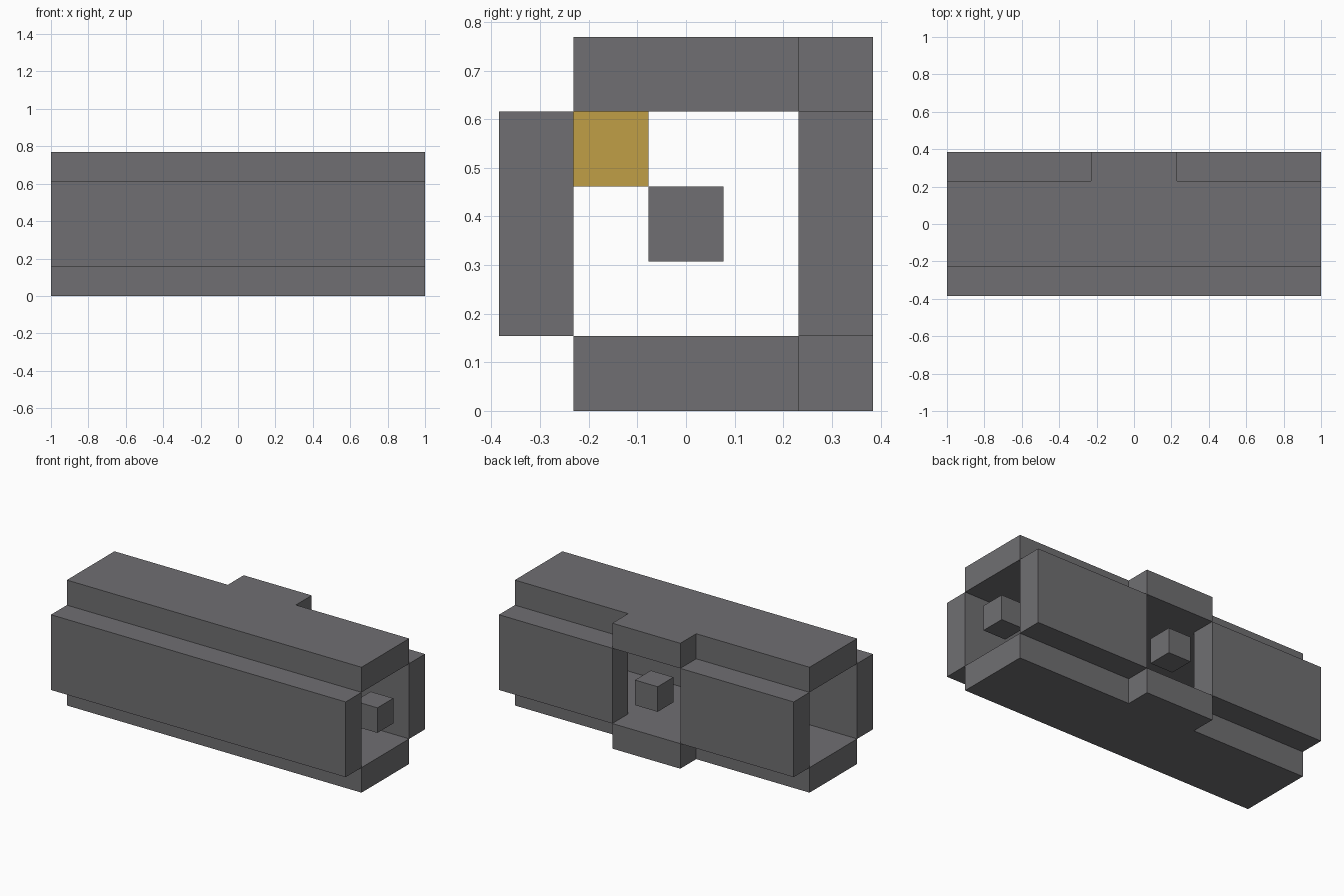
import bpy
import bmesh
from mathutils import Vector

cube = bpy.data.objects.get("Cube")
if cube:
    bpy.data.objects.remove(cube, do_unlink=True)

U = 2 / 13  # one block of the grid


def material(name, rgb):
    mat = bpy.data.materials.new(name)
    mat.use_nodes = True
    mat.diffuse_color = (*rgb, 1)
    mat.node_tree.nodes["Principled BSDF"].inputs["Base Color"].default_value = (*rgb, 1)
    return mat


grey = material("dark_grey", (0.162, 0.159, 0.168))
gold = material("gold", (0.527, 0.342, 0.061))


def prism(name, outline, z0, z1, mat):
    """Extrude a plan outline (in blocks) from z0 up to z1."""
    bm = bmesh.new()
    base = bm.faces.new([bm.verts.new(Vector((x, y, z0)) * U) for x, y in outline])
    top = bmesh.ops.extrude_face_region(bm, geom=[base])
    verts = [g for g in top["geom"] if isinstance(g, bmesh.types.BMVert)]
    bmesh.ops.translate(bm, verts=verts, vec=(0, 0, (z1 - z0) * U))
    bmesh.ops.recalc_face_normals(bm, faces=bm.faces)
    mesh = bpy.data.meshes.new(name)
    bm.to_mesh(mesh)
    bm.free()
    mesh.materials.append(mat)
    obj = bpy.data.objects.new(name, mesh)
    bpy.context.collection.objects.link(obj)
    return obj


def box(name, x0, x1, y0, y1, z0, z1, mat=grey):
    return prism(name, [(x0, y0), (x1, y0), (x1, y1), (x0, y1)], z0, z1, mat)


# Floor and roof slabs, each with a short tab at the rear branch
half = [(6.5, -1.5), (6.5, 1.5), (1.5, 1.5), (1.5, 2.5)]
tee = half + [(-x, y) for x, y in reversed(half)]
prism("floor_slab", tee, 0, 1, grey)
prism("roof_slab", tee, 4, 5, grey)

# Front wall and the two rear walls either side of the opening
box("front_wall", -6.5, 6.5, -2.5, -1.5, 1, 4)
box("rear_wall_left", 1.5, 6.5, 1.5, 2.5, 1, 4)
box("rear_wall_right", -6.5, -1.5, 1.5, 2.5, 1, 4)

# Small blocks floating in the openings
box("end_block", 5.5, 6.5, -0.5, 0.5, 2, 3)
box("rear_block", -0.5, 0.5, 1.5, 2.5, 2, 3)

# Gold block under the roof, against the front wall
box("gold_block", -0.5, 0.5, -1.5, -0.5, 3, 4, gold)
